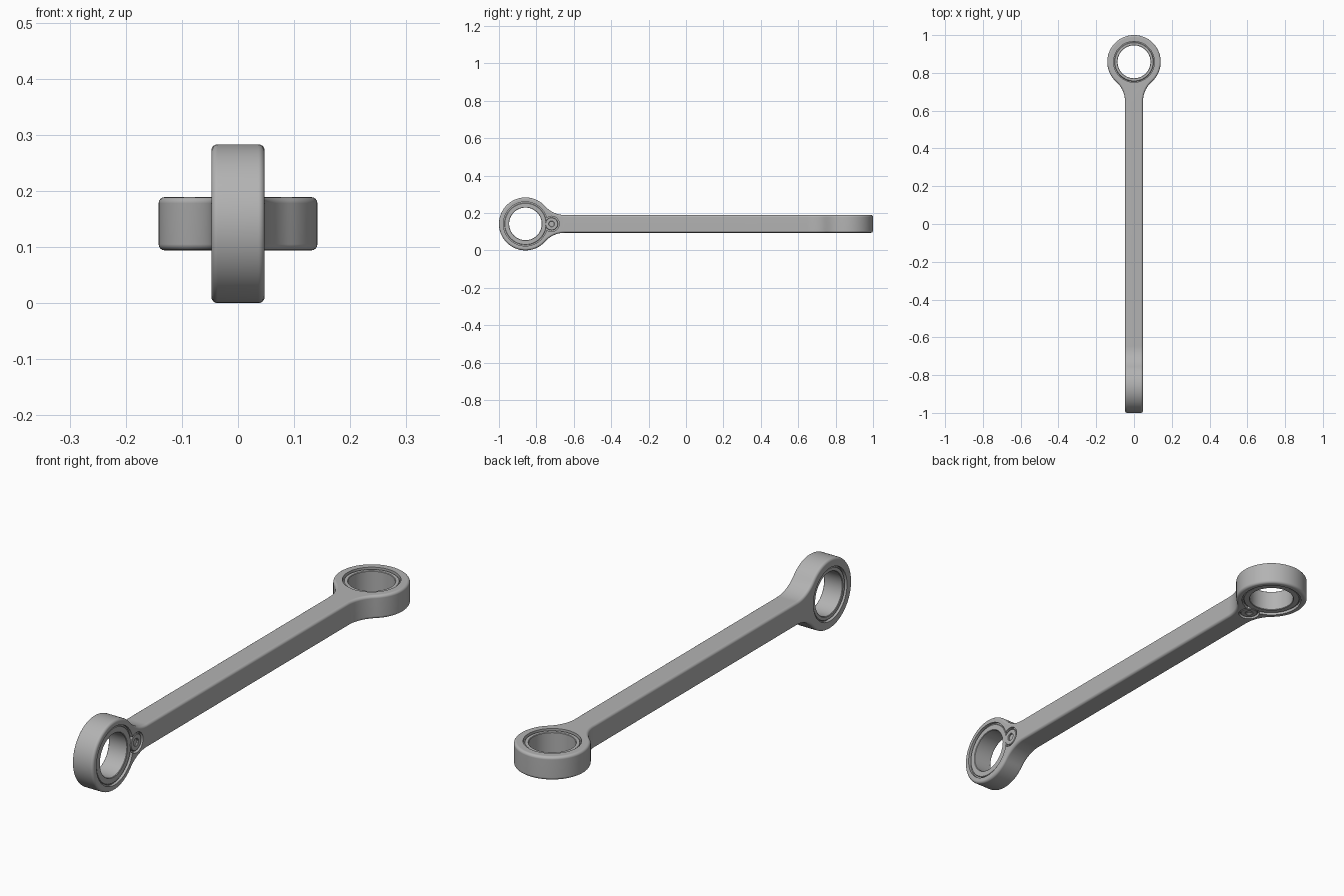
import bpy, bmesh, math
from mathutils import Matrix

if "Cube" in bpy.data.objects:
    bpy.data.objects.remove(bpy.data.objects["Cube"])

R, H, D = 0.1415, 0.0475, 0.21      # eye radius, half thickness, fillet end distance
HUB = -(1 - R)                      # eye centre along y
RF = (D * D + H * H - R * R) / (2 * (R - H))   # fillet radius

steel = bpy.data.materials.new("grey steel")
steel.diffuse_color = (0.45, 0.45, 0.45, 1)
steel.use_nodes = True
steel.node_tree.nodes["Principled BSDF"].inputs["Base Color"].default_value = steel.diffuse_color


def to_object(name, bm):
    bmesh.ops.recalc_face_normals(bm, faces=bm.faces[:])
    me = bpy.data.meshes.new(name)
    bm.to_mesh(me)
    bm.free()
    me.materials.append(steel)
    ob = bpy.data.objects.new(name, me)
    bpy.context.collection.objects.link(ob)
    return ob


def activate(ob):
    bpy.ops.object.select_all(action='DESELECT')
    ob.select_set(True)
    bpy.context.view_layer.objects.active = ob


def lathe(name, profile, y, seg=72):
    """Closed (x, radius) profile turned about an x-axis line at y."""
    bm = bmesh.new()
    rings = [[bm.verts.new((x, y + r * math.cos(2 * math.pi * i / seg),
                            r * math.sin(2 * math.pi * i / seg))) for x, r in profile]
             for i in range(seg)]
    n = len(profile)
    for i in range(seg):
        a, b = rings[i], rings[(i + 1) % seg]
        for j in range(n):
            k = (j + 1) % n
            bm.faces.new((a[j], a[k], b[k], b[j]))
    return to_object(name, bm)


def cut(ob, x0, x1, r, y):
    """Bore a round hole along x."""
    bm = bmesh.new()
    bmesh.ops.create_cone(bm, cap_ends=True, segments=72, radius1=r, radius2=r, depth=x1 - x0,
                          matrix=Matrix.Translation(((x0 + x1) / 2, y, 0)) @ Matrix.Rotation(math.pi / 2, 4, 'Y'))
    c = to_object("cutter", bm)
    c.hide_render = True
    m = ob.modifiers.new("bore", 'BOOLEAN')
    m.operation, m.object, m.solver = 'DIFFERENCE', c, 'EXACT'
    activate(ob)
    bpy.ops.object.modifier_apply(modifier=m.name)
    bpy.data.objects.remove(c)


# Half rod: round eye blending into a square bar, ending at the middle
phi = math.atan2(H + RF, D)
upper = [(-HUB, H)]
for i in range(15):
    a = 1.5 * math.pi + (phi + math.pi - 1.5 * math.pi) * i / 14
    upper.append((D + RF * math.cos(a), H + RF + RF * math.sin(a)))
for i in range(1, 33):
    a = phi + (math.pi - phi) * i / 32
    upper.append((R * math.cos(a), R * math.sin(a)))
outline = upper + [(u, -v) for u, v in reversed(upper[:-1])]
bm = bmesh.new()
base = bm.faces.new([bm.verts.new((-H, HUB + u, v)) for u, v in outline])
top = bmesh.ops.extrude_face_region(bm, geom=[base])['geom']
bmesh.ops.translate(bm, vec=(2 * H, 0, 0), verts=[g for g in top if isinstance(g, bmesh.types.BMVert)])
rim = [e for e in bm.edges if abs(e.verts[0].co.x - e.verts[1].co.x) < 1e-6
       and max(abs(v.co.y) for v in e.verts) > 1e-4]
bmesh.ops.recalc_face_normals(bm, faces=bm.faces[:])
bmesh.ops.bevel(bm, geom=rim, offset=0.011, segments=4, profile=0.5, affect='EDGES')
body = to_object("link_rod", bm)

# Bearing bore, retaining recess and screw pocket
SCREW = HUB + 0.14
cut(body, -0.1, 0.1, 0.108, HUB)
cut(body, 0.036, 0.1, 0.118, HUB)
cut(body, 0.034, 0.1, 0.041, SCREW)

# Open the middle end so both halves weld into one rod
bm = bmesh.new()
bm.from_mesh(body.data)
bmesh.ops.delete(bm, geom=[f for f in bm.faces if all(abs(v.co.y) < 1e-4 for v in f.verts)], context='FACES')
bm.to_mesh(body.data)
bm.free()

# Bearing ring and retaining screw
bearing = lathe("bearing_ring", [(-0.034, 0.109), (-0.034, 0.104), (-0.041, 0.102), (-0.042, 0.101),
                                 (-0.042, 0.089), (-0.040, 0.087), (0.040, 0.087), (0.042, 0.089),
                                 (0.042, 0.110), (0.040, 0.112), (0.034, 0.112), (0.034, 0.109)], HUB)
screw = lathe("retaining_screw", [(0.030, 0.034), (0.043, 0.034), (0.045, 0.032), (0.045, 0.016),
                                  (0.043, 0.014), (0.038, 0.014), (0.038, 0.0005), (0.030, 0.0005)], SCREW, 40)

# Second end: turned round and rolled a quarter turn
turn = Matrix(((0, 0, -1, 0), (0, -1, 0, 0), (-1, 0, 0, 0), (0, 0, 0, 1)))
lift = Matrix.Translation((0, 0, R))
for ob in (body, bearing, screw):
    twin = ob.copy()
    twin.data = ob.data.copy()
    twin.name = "rear_" + ob.name
    twin.data.transform(lift @ turn)
    ob.data.transform(lift)
    bpy.context.collection.objects.link(twin)
    if ob is body:
        activate(body)
        twin.select_set(True)
        bpy.ops.object.join()
        bm = bmesh.new()
        bm.from_mesh(body.data)
        bmesh.ops.remove_doubles(bm, verts=bm.verts[:], dist=1e-4)
        bm.to_mesh(body.data)
        bm.free()

# Smooth shading with crisp flats
for ob in list(bpy.context.scene.objects):
    activate(ob)
    bpy.ops.object.shade_smooth_by_angle(angle=math.radians(35))
    w = ob.modifiers.new("flat_normals", 'WEIGHTED_NORMAL')
    w.keep_sharp = True
